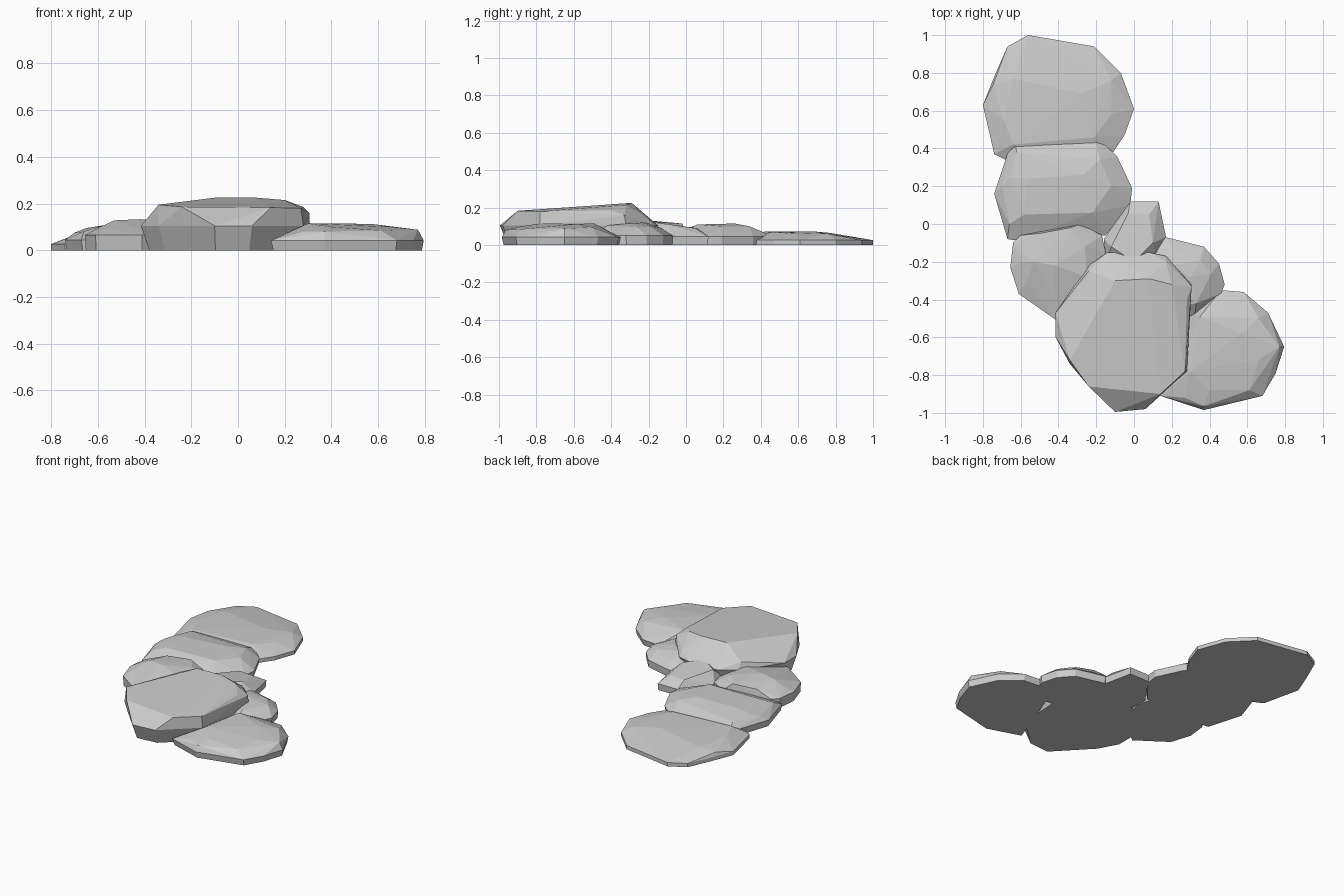
import bpy
import bmesh


def rock(name, outline, rim, foot, crown):
    """Faceted stone: inset foot ring, widest rim ring, then crown points."""
    cx = sum(p[0] for p in outline) / len(outline)
    cy = sum(p[1] for p in outline) / len(outline)
    bm = bmesh.new()
    for x, y in outline:
        bm.verts.new((cx + (x - cx) * foot, cy + (y - cy) * foot, 0))
        bm.verts.new((x, y, rim))
    for p in crown:
        bm.verts.new(p)
    hull = bmesh.ops.convex_hull(bm, input=bm.verts[:])
    loose = {v for v in hull["geom_interior"] + hull["geom_unused"]
             if isinstance(v, bmesh.types.BMVert)}
    bmesh.ops.delete(bm, geom=list(loose), context='VERTS')
    bmesh.ops.dissolve_limit(bm, angle_limit=0.03, verts=bm.verts[:], edges=bm.edges[:])
    bmesh.ops.recalc_face_normals(bm, faces=bm.faces[:])
    mesh = bpy.data.meshes.new(name)
    bm.to_mesh(mesh)
    bm.free()
    obj = bpy.data.objects.new(name, mesh)
    bpy.context.collection.objects.link(obj)
    return obj


# Thin slab at the back
rock("back_slab",
     [(-.80, .63), (-.74, .78), (-.67, .94), (-.56, 1), (-.21, .94), (-.07, .80),
      (0, .61), (-.05, .47), (-.11, .38), (-.2, .3), (-.68, .34), (-.74, .37)],
     .026, 1.0,
     [(-.745, .74, .048), (-.64, .77, .065), (-.28, .69, .072), (-.12, .76, .06),
      (-.69, .55, .068), (-.64, .42, .072), (-.21, .46, .07), (-.12, .58, .06)])

# Second slab
rock("second_slab",
     [(-.74, .16), (-.68, .34), (-.64, .46), (-.21, .47), (-.09, .36), (-.01, .19),
      (-.02, .10), (-.15, -.06), (-.60, -.09), (-.67, -.08)],
     .045, .98,
     [(-.70, .2, .075), (-.65, .25, .095), (-.62, .38, .082), (-.57, .24, .108),
      (-.27, .26, .115), (-.18, .34, .1), (-.12, .2, .1), (-.22, .06, .11),
      (-.58, .05, .105), (-.66, .0, .08)])

# Left stone beside the main boulder
rock("left_stone",
     [(-.64, -.1), (-.655, -.23), (-.61, -.37), (-.41, -.51), (-.2, -.35), (-.15, -.15),
      (-.17, -.06), (-.28, 0), (-.6, -.06)],
     .065, .985,
     [(-.59, -.2, .1), (-.57, -.31, .092), (-.42, -.41, .09), (-.53, -.2, .128),
      (-.42, -.22, .133), (-.26, -.12, .12), (-.34, -.02, .115), (-.5, -.05, .11),
      (-.25, -.28, .115)])

# Small stone in the middle
rock("middle_stone",
     [(-.02, .12), (.13, .12), (.17, -.07), (.12, -.2), (-.15, -.2), (-.16, -.08)],
     .045, .98,
     [(-.03, .06, .09), (.08, .05, .09), (.1, -.1, .112), (-.12, -.12, .115),
      (.0, -.2, .125)])

# Right shoulder stone
rock("right_shoulder_stone",
     [(.08, -.13), (.17, -.07), (.37, -.12), (.45, -.21), (.48, -.32), (.46, -.37),
      (.32, -.49), (.15, -.45)],
     .05, .98,
     [(.2, -.13, .09), (.35, -.19, .1), (.41, -.26, .095), (.33, -.42, .105),
      (.2, -.22, .12), (.3, -.28, .118)])

# Front right slab
rock("front_right_slab",
     [(.3, -.48), (.46, -.35), (.58, -.36), (.71, -.47), (.795, -.65), (.75, -.79),
      (.68, -.91), (.37, -.985), (.14, -.91)],
     .042, .97,
     [(.35, -.49, .115), (.57, -.58, .113), (.66, -.5, .095), (.77, -.65, .088),
      (.61, -.88, .085), (.66, -.72, .1), (.37, -.965, .08), (.27, -.92, .08),
      (.4, -.88, .1), (.3, -.78, .115)])

# Main boulder
rock("main_boulder",
     [(-.415, -.6), (-.415, -.47), (-.24, -.22), (-.14, -.15), (.08, -.15),
      (.17, -.17), (.305, -.32), (.28, -.78), (.14, -.91), (.06, -.98), (-.1, -.995),
      (-.24, -.85), (-.34, -.74)],
     .105, .9,
     [(-.1, -.3, .225), (.08, -.29, .225), (.2, -.32, .215), (.28, -.4, .185),
      (.305, -.33, .16), (.27, -.78, .18), (.14, -.9, .183), (-.24, -.86, .186),
      (-.34, -.72, .195), (-.24, -.25, .15), (.17, -.2, .14)])
